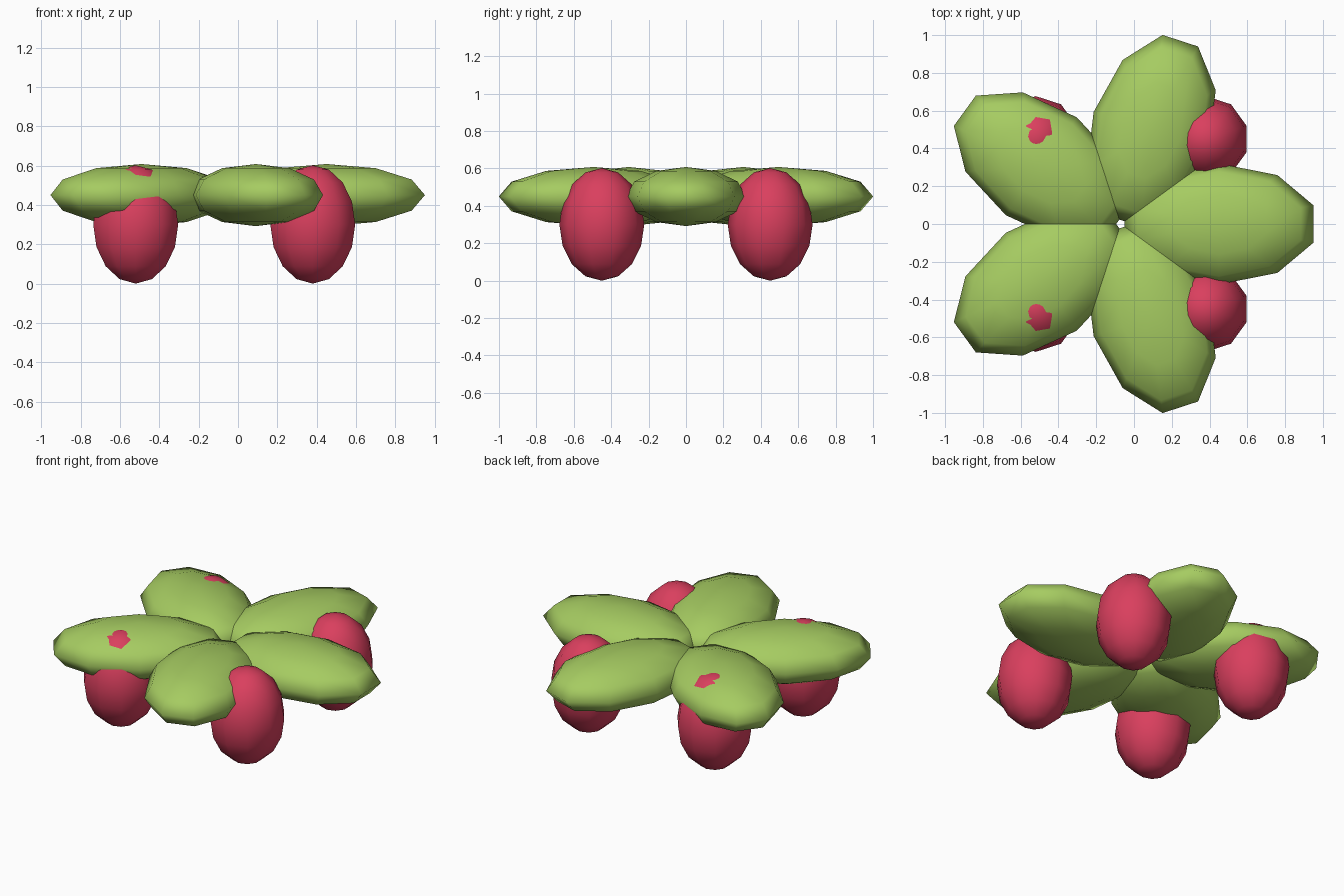
import bpy, bmesh, math
from mathutils import Matrix, Vector

if "Cube" in bpy.data.objects:
    bpy.data.objects.remove(bpy.data.objects["Cube"])


def material(name, color):
    m = bpy.data.materials.new(name)
    m.diffuse_color = (*color, 1)
    m.use_nodes = True
    m.node_tree.nodes["Principled BSDF"].inputs["Base Color"].default_value = m.diffuse_color
    return m


def ellipsoid(name, center, radii, rings, mat, turn=0):
    """Smooth ten-sided ellipsoid, turned about z."""
    bm = bmesh.new()
    bmesh.ops.create_uvsphere(bm, u_segments=10, v_segments=rings, radius=1)
    bm.transform(Matrix.Diagonal((*radii, 1)))
    for f in bm.faces:
        f.smooth = True
    mesh = bpy.data.meshes.new(name)
    bm.to_mesh(mesh)
    bm.free()
    mesh.materials.append(mat)
    ob = bpy.data.objects.new(name, mesh)
    ob.location = center
    ob.rotation_euler.z = turn
    bpy.context.collection.objects.link(ob)
    return ob


leaf_green = material("leaf green", (0.38, 0.60, 0.12))
berry_red = material("berry red", (0.70, 0.05, 0.112))
HUB = Vector((-0.07, 0, 0))

# Five flat leaves fanned around the hub
for i in range(5):
    a = i * math.tau / 5
    center = HUB + Vector((0.52 * math.cos(a), 0.52 * math.sin(a), 0.45))
    ellipsoid(f"leaf_{i + 1}", center, (0.526, 0.32, 0.158), 6, leaf_green, a)

# Four berries hanging in a square under the leaves
for sx, side in ((-1, "left"), (1, "right")):
    for sy, end in ((-1, "front"), (1, "back")):
        center = HUB + Vector((sx * 0.45, sy * 0.45, 0.301))
        ellipsoid(f"berry_{end}_{side}", center, (0.227, 0.227, 0.301), 8, berry_red)
